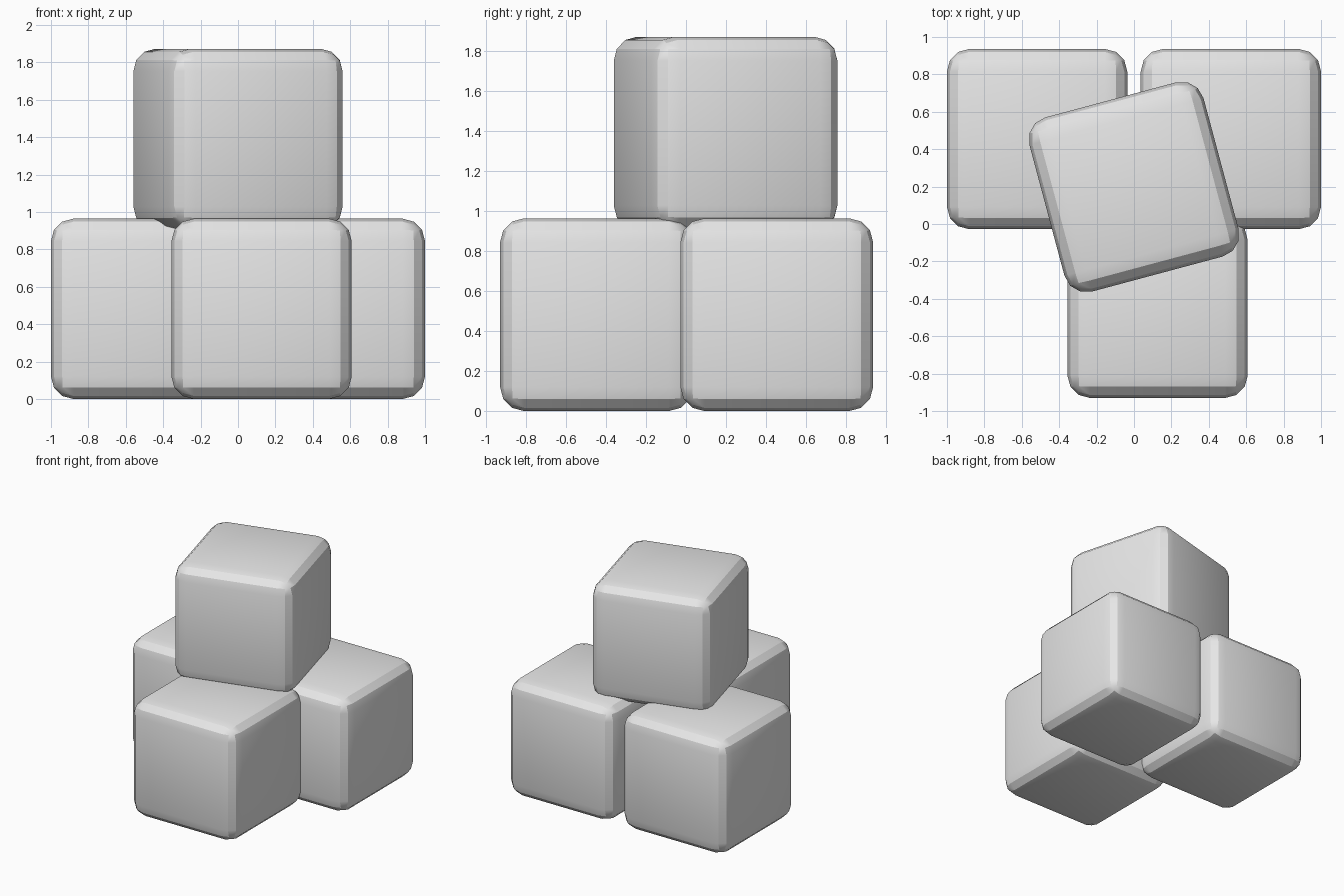
import bpy
from math import radians

default = bpy.data.objects.get("Cube")
if default:
    bpy.data.objects.remove(default, do_unlink=True)

# Single plain grey for every block
grey = bpy.data.materials.new("light_grey")
grey.use_nodes = True
colour = (0.8, 0.8, 0.8, 1)
grey.diffuse_color = colour
grey.node_tree.nodes["Principled BSDF"].inputs["Base Color"].default_value = colour

SIZE = 0.964


def block(name, x, y, bottom, turn=0):
    """Cube with rounded edges, standing at the given height."""
    bpy.ops.mesh.primitive_cube_add(
        size=SIZE, location=(x, y, bottom + SIZE / 2), rotation=(0, 0, radians(turn)))
    obj = bpy.context.object
    obj.name = name
    obj.data.materials.append(grey)
    bevel = obj.modifiers.new("rounded_edges", 'BEVEL')
    bevel.width = 0.12
    bevel.segments = 3
    bpy.ops.object.modifier_apply(modifier=bevel.name)
    # Blend the flat sides into the bevel, keep the bevel strips crisp
    bpy.ops.object.shade_smooth_by_angle(angle=radians(25))
    return obj


# Three blocks on the ground
block("back_right_block", -0.518, 0.454, 0)
block("back_left_block", 0.518, 0.454, 0)
block("front_block", 0.126, -0.448, 0)

# Turned block resting on top, sunk slightly into the others
block("top_block", 0, 0.198, 0.908, turn=15)
